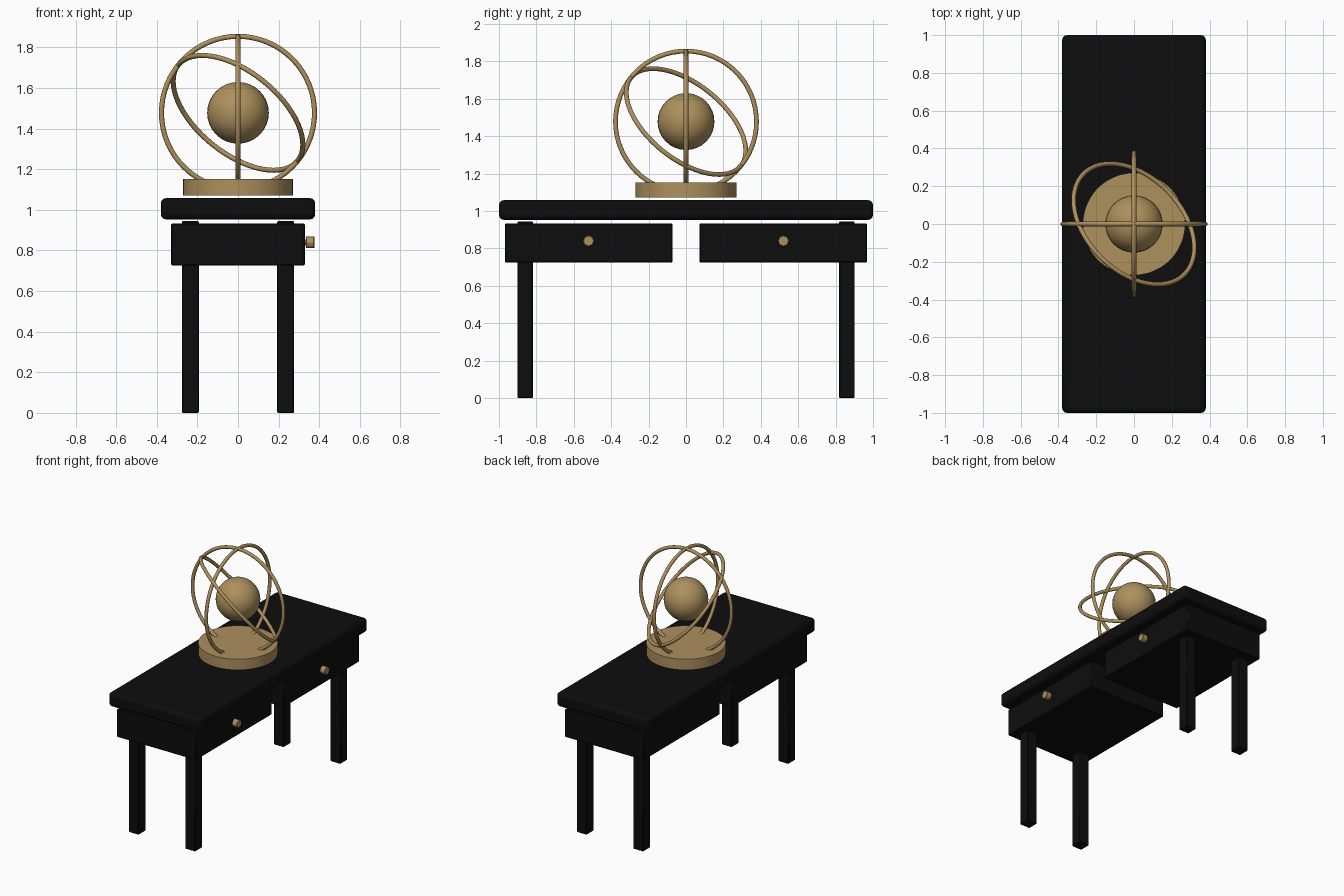
import bpy, math
from mathutils import Vector

if "Cube" in bpy.data.objects:
    bpy.data.objects.remove(bpy.data.objects["Cube"])


def material(name, rgb):
    m = bpy.data.materials.new(name)
    m.diffuse_color = (*rgb, 1)
    m.use_nodes = True
    m.node_tree.nodes["Principled BSDF"].inputs["Base Color"].default_value = m.diffuse_color
    return m


BLACK = material("black lacquer", (0.004, 0.004, 0.004))
BRASS = material("brass", (0.42, 0.28, 0.11))


def finish(name, mat, bevel=0, segments=2, smooth=True):
    ob = bpy.context.object
    ob.name = name
    ob.data.materials.append(mat)
    if bevel:
        b = ob.modifiers.new("bevel", 'BEVEL')
        b.width, b.segments = bevel, segments
    if smooth:
        bpy.ops.object.shade_smooth_by_angle(angle=math.radians(35))
    return ob


def box(name, lo, hi, mat, bevel, segments=2):
    lo, hi = Vector(lo), Vector(hi)
    bpy.ops.mesh.primitive_cube_add(size=1, location=(lo + hi) / 2)
    bpy.context.object.scale = hi - lo
    bpy.ops.object.transform_apply(location=False, rotation=False, scale=True)
    return finish(name, mat, bevel, segments)


# table top
box("table_top", (-0.38, -1, 0.953), (0.38, 1, 1.058), BLACK, 0.025, 3)

# drawers, legs and knobs, mirrored along y
for s, side in ((-1, "front"), (1, "back")):
    box(side + "_drawer", (-0.33, s * 0.52 - 0.449, 0.725),
        (0.33, s * 0.52 + 0.449, 0.934), BLACK, 0.006, 1)
    for t, hand in ((-1, "left"), (1, "right")):
        box(f"{side}_{hand}_leg", (t * 0.235 - 0.042, s * 0.86 - 0.042, 0),
            (t * 0.235 + 0.042, s * 0.86 + 0.042, 0.945), BLACK, 0.005, 1)
    for part, r, x0, x1 in (("knob_neck", 0.015, 0.32, 0.342), ("knob", 0.03, 0.334, 0.376)):
        bpy.ops.mesh.primitive_cylinder_add(
            vertices=8, radius=r, depth=x1 - x0,
            location=((x0 + x1) / 2, s * 0.521, 0.84), rotation=(0, math.pi / 2, 0))
        finish(f"{side}_{part}", BRASS, 0.003 if r > 0.02 else 0, 1, smooth=False)

# round pedestal of the ornament
bpy.ops.mesh.primitive_cylinder_add(vertices=48, radius=0.271, depth=0.081,
                                    location=(0, 0, 1.112))
finish("ornament_base", BRASS)

# central globe
CENTRE = (0, 0, 1.478)
bpy.ops.mesh.primitive_uv_sphere_add(segments=32, ring_count=16, radius=0.152, location=CENTRE)
finish("globe", BRASS)

# two upright rings and one tilted ring
for name, normal in (("side_ring", (1, 0, 0)), ("front_ring", (0, 1, 0)),
                     ("tilted_ring", (0.53, 0.53, 0.66))):
    rot = Vector(normal).to_track_quat('Z', 'Y').to_euler()
    bpy.ops.mesh.primitive_torus_add(major_segments=64, minor_segments=12,
                                     major_radius=0.377, minor_radius=0.0125,
                                     location=CENTRE, rotation=rot)
    finish(name, BRASS)
